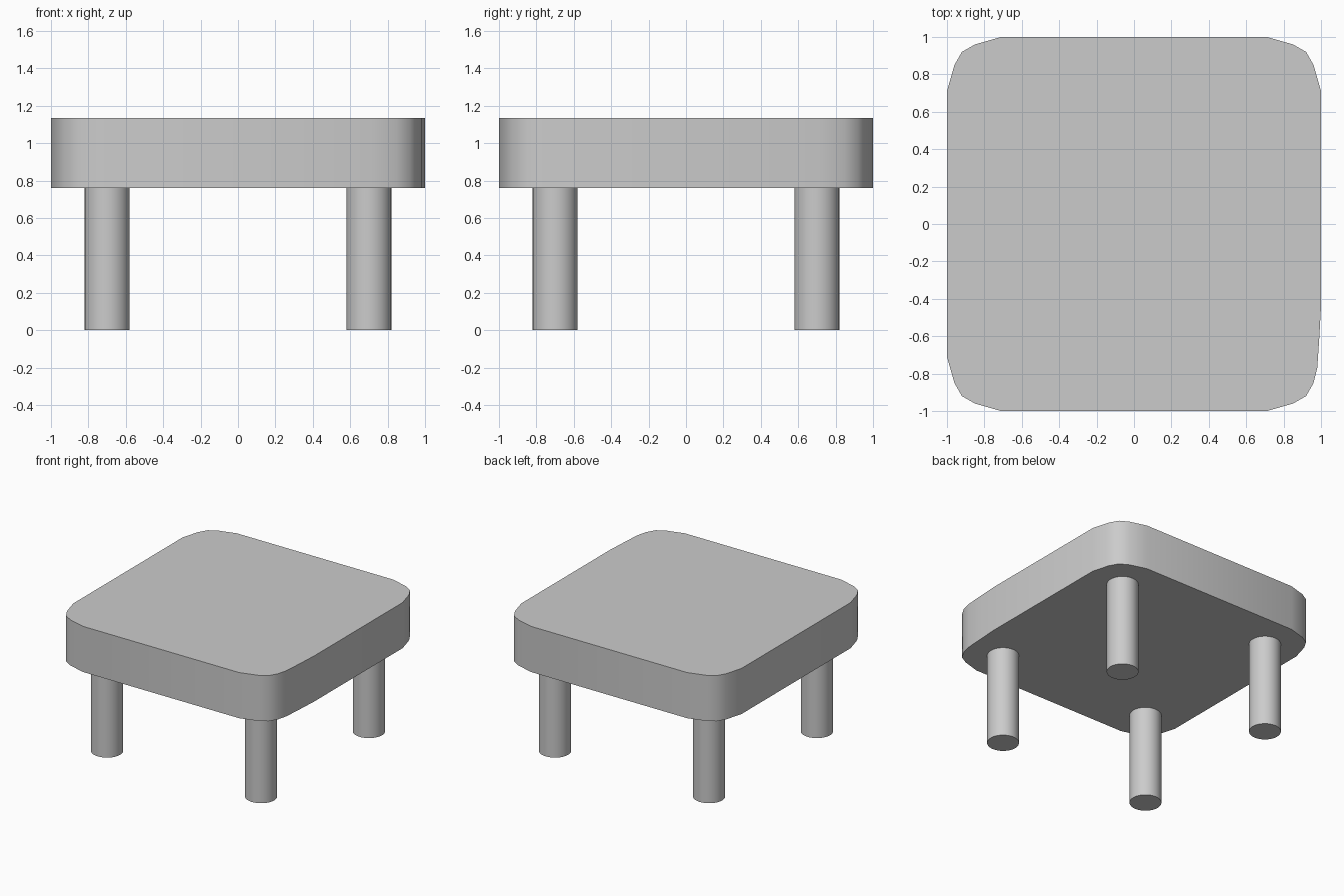
import bpy, bmesh, math

if "Cube" in bpy.data.objects:
    bpy.data.objects.remove(bpy.data.objects["Cube"])

BOTTOM, TOP = 0.76, 1.135


def smooth(obj):
    bpy.ops.object.select_all(action='DESELECT')
    obj.select_set(True)
    bpy.context.view_layer.objects.active = obj
    bpy.ops.object.shade_smooth_by_angle(angle=math.radians(40))


def slab(name, outline, z0, z1):
    bm = bmesh.new()
    face = bm.faces.new([bm.verts.new((x, y, z0)) for x, y in outline])
    ext = bmesh.ops.extrude_face_region(bm, geom=[face], use_keep_orig=True)
    top = [v for v in ext['geom'] if isinstance(v, bmesh.types.BMVert)]
    bmesh.ops.translate(bm, verts=top, vec=(0, 0, z1 - z0))
    bmesh.ops.recalc_face_normals(bm, faces=bm.faces)
    mesh = bpy.data.meshes.new(name)
    bm.to_mesh(mesh)
    bm.free()
    obj = bpy.data.objects.new(name, mesh)
    bpy.context.collection.objects.link(obj)
    smooth(obj)
    return obj


# Thick top with rounded corners; the front right corner blends in more slowly
corner = [(1, 0.71), (0.96, 0.85), (0.92, 0.92), (0.85, 0.96), (0.71, 1)]
outline = list(corner)
outline += [(-x, y) for x, y in reversed(corner)]
outline += [(-x, -y) for x, y in corner]
outline += [(x, -y) for x, y in reversed(corner[1:])]
outline += [(0.98, -0.77), (0.99, -0.62), (1, -0.44)]
slab("table_top", outline, BOTTOM, TOP)

# Four round legs
for side, x in (("left", -0.7), ("right", 0.7)):
    for end, y in (("front", -0.7), ("back", 0.7)):
        bpy.ops.mesh.primitive_cylinder_add(
            vertices=32, radius=0.12, depth=BOTTOM, location=(x, y, BOTTOM / 2))
        leg = bpy.context.object
        leg.name = f"{end}_{side}_leg"
        smooth(leg)
